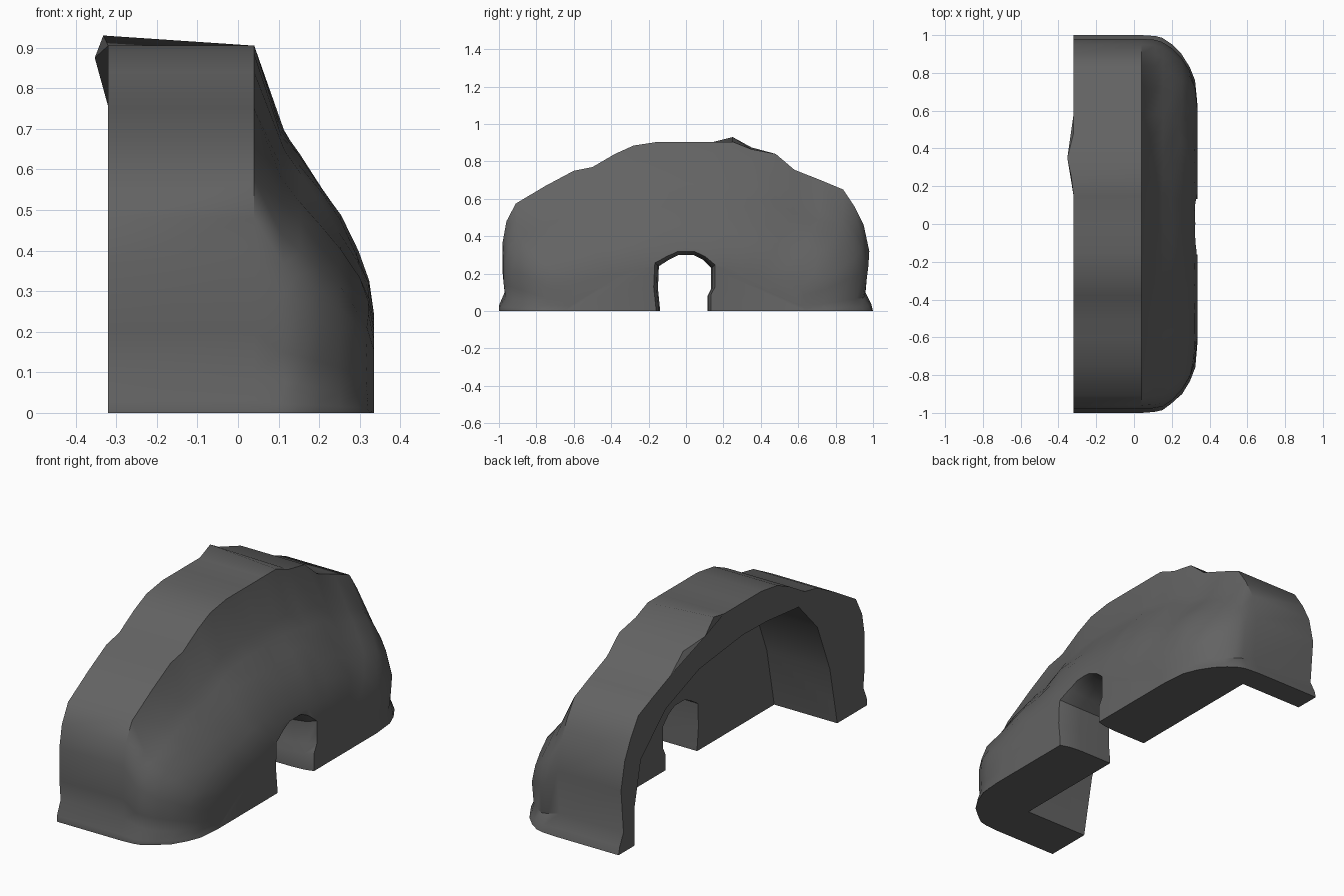
import bpy, bmesh, math, random

if "Cube" in bpy.data.objects:
    bpy.data.objects.remove(bpy.data.objects["Cube"])
random.seed(4)

stone = bpy.data.materials.new("dark grey stone")
stone.diffuse_color = (0.125, 0.125, 0.125, 1)
stone.use_nodes = True
stone.node_tree.nodes["Principled BSDF"].inputs["Base Color"].default_value = stone.diffuse_color


def loft(name, rings):
    """Skin equal-length closed rings of points, cap both ends, face outward."""
    bm = bmesh.new()
    vs = [[bm.verts.new(p) for p in r] for r in rings]
    n = len(rings[0])
    for a, b in zip(vs, vs[1:]):
        for i in range(n):
            j = (i + 1) % n
            bm.faces.new((a[i], a[j], b[j], b[i]))
    caps = [bm.faces.new(vs[0][::-1]), bm.faces.new(vs[-1])]
    bm.normal_update()
    bmesh.ops.triangulate(bm, faces=caps)
    if bm.calc_volume(signed=True) < 0:
        bmesh.ops.reverse_faces(bm, faces=bm.faces[:])
    me = bpy.data.meshes.new(name)
    bm.to_mesh(me)
    bm.free()
    ob = bpy.data.objects.new(name, me)
    bpy.context.scene.collection.objects.link(ob)
    me.materials.append(stone)
    return ob


def carve(body, cutter, min_area):
    """Subtract cutter; keep the first solver result that is sound."""
    cutter.hide_render = True
    for solver in ('EXACT', 'MANIFOLD', 'FLOAT'):
        m = body.modifiers.new("carve", 'BOOLEAN')
        m.operation = 'DIFFERENCE'
        m.solver = solver
        m.object = cutter
        bpy.context.view_layer.update()
        dg = bpy.context.evaluated_depsgraph_get()
        me = bpy.data.meshes.new_from_object(body.evaluated_get(dg))
        body.modifiers.remove(m)
        if sum(p.area for p in me.polygons) > min_area:
            body.data = me
            break
    bpy.data.objects.remove(cutter, do_unlink=True)
    bpy.context.view_layer.update()


# Outer arch outline (y, z)
outline = [(-1, 0), (-1, .03), (-.97, .1), (-.98, .2), (-.98, .37), (-.96, .48),
           (-.91, .575), (-.75, .67), (-.6, .75), (-.5, .77), (-.38, .84),
           (-.28, .885), (-.15, .905), (0, .905), (.15, .905), (.25, .905),
           (.35, .865), (.48, .84), (.58, .755), (.72, .7), (.84, .65), (.9, .56),
           (.95, .46), (.98, .32), (.96, .1), (.99, .04), (1, 0)]

# Sections along x: straight vault, then the bulging, sloping front
sections = [(-.32, 1, 1), (.04, 1, 1), (.11, .995, .77), (.15, .985, .70),
            (.20, .95, .62), (.25, .90, .54), (.295, .83, .44),
            (.32, .76, .36), (.335, .64, .27)]
rings = []
for k, (x, sy, sz) in enumerate(sections):
    j = .005 if 1 < k < 8 else 0
    rings.append([(x + random.uniform(-j, j), y * sy,
                   z * sz + (random.uniform(-j, j) if z > .05 else 0))
                  for y, z in outline])
# Chipped points along the back rim
for i, dx, dz in ((15, -.012, .025), (16, -.033, .01)):
    x, y, z = rings[0][i]
    rings[0][i] = (x + dx, y, z + dz)
body = loft("arched_shell", rings)

# Hollow behind the front wall
inner = [(-.76, -.1), (-.76, 0), (-.7, .3), (-.6, .55), (-.45, .71), (-.2, .735),
         (0, .74), (.35, .70), (.62, .6), (.82, .42), (.87, .2), (.87, -.1)]
hollow = loft("hollow_cutter", [[(x, y, z) for y, z in inner] for x in (-.6, .035)])

# Doorway, flared slightly at the front
door = [(-.14, -.1), (-.14, .02), (-.15, .12), (-.145, .24), (-.09, .275), (-.04, .3),
        (.04, .3), (.09, .275), (.135, .23), (.135, .12), (.115, .08), (.115, -.1)]
doorway = loft("doorway_cutter", [[(x, y * s, z * (.5 + s / 2)) for y, z in door]
                                  for x, s in ((-.1, 1), (.22, 1), (.29, 1.05), (.4, 1.3))])

carve(body, hollow, 3)
carve(body, doorway, 3)

# Smooth shading with crisp rims
bpy.context.view_layer.objects.active = body
body.select_set(True)
bpy.ops.object.shade_smooth_by_angle(angle=math.radians(35))
